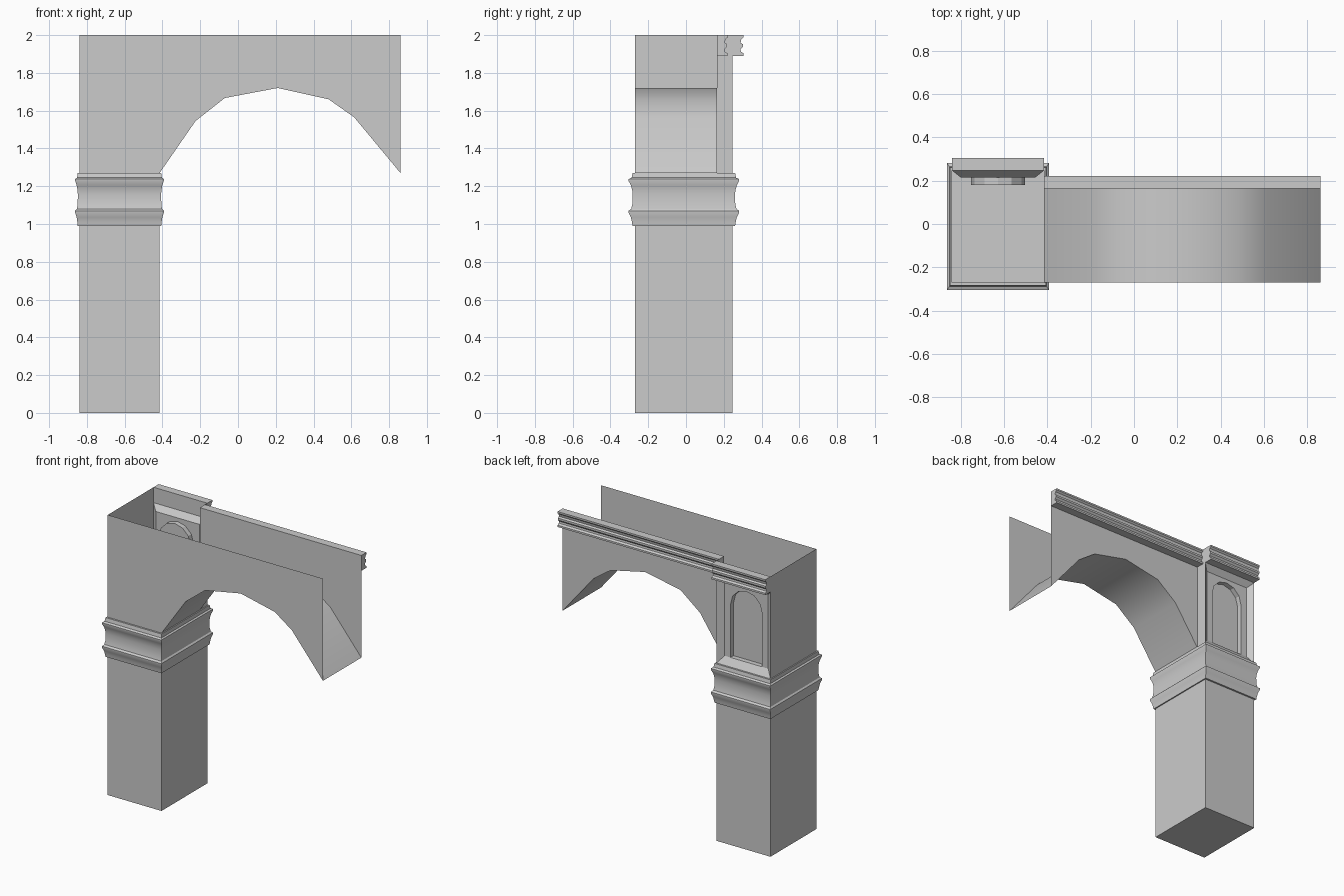
import bpy, bmesh, math

if "Cube" in bpy.data.objects:
    bpy.data.objects.remove(bpy.data.objects["Cube"])

X0, X1, XE = -0.84, -0.415, 0.86      # pier sides, open end of the arch
YF, YW, YB = -0.27, 0.163, 0.247      # front sheet, rear arch sheet, rear of pier
Z_CAP, Z_COR, Z_TOP = 1.27, 1.89, 2.0


def make(name, faces, smooth=None):
    """Build one object from a list of polygons given as point lists."""
    bm = bmesh.new()
    for pts in faces:
        bm.faces.new([bm.verts.new(p) for p in pts])
    bmesh.ops.remove_doubles(bm, verts=bm.verts, dist=1e-4)
    bmesh.ops.recalc_face_normals(bm, faces=bm.faces)
    mesh = bpy.data.meshes.new(name)
    bm.to_mesh(mesh)
    bm.free()
    ob = bpy.data.objects.new(name, mesh)
    bpy.context.collection.objects.link(ob)
    if smooth:
        bpy.ops.object.select_all(action='DESELECT')
        ob.select_set(True)
        bpy.context.view_layer.objects.active = ob
        bpy.ops.object.shade_smooth_by_angle(angle=math.radians(smooth))
    return ob


def strips(a, b, closed=False):
    """Quads joining two matching point rows."""
    n = len(a)
    return [[a[i], a[(i + 1) % n], b[(i + 1) % n], b[i]]
            for i in range(n if closed else n - 1)]


def ring(ox, oy, z):
    """Rectangle around the pier, pushed outward by ox and oy."""
    return [(X0 - ox, YF - oy, z), (X1 + ox, YF - oy, z),
            (X1 + ox, YB + oy, z), (X0 - ox, YB + oy, z)]


def rect(x0, x1, z0, z1, y):
    return [(x0, y, z0), (x1, y, z0), (x1, y, z1), (x0, y, z1)]


# Lower pillar, closed underneath
low, high = ring(0, 0, 0), ring(0, 0, 0.99)
make("pillar", strips(low, high, True) + [low])

# Moulded capital: profile (outward offset, height) carried round the pier
profile = [(0, .99), (.013, .99), (.016, 1.01), (.022, 1.035), (.034, 1.06),
           (.034, 1.07), (.02, 1.08), (.014, 1.105), (.012, 1.155),
           (.015, 1.18), (.022, 1.205), (.034, 1.228), (.034, 1.238),
           (.018, 1.245), (.013, 1.27), (0, 1.27)]
rows = [ring(o * 0.65, o, z) for o, z in profile]
make("capital", [f for a, b in zip(rows, rows[1:]) for f in strips(a, b, True)], 30)

# Arch opening: front sheet, rear sheet and curved soffit
arch = [(X1, 1.27), (-.225, 1.545), (-.07, 1.667), (.21, 1.72),
        (.48, 1.66), (.615, 1.565), (XE, 1.27)]


def arch_row(y):
    return [(x, y, z) for x, z in arch]


def above(y):
    return strips(arch_row(y), [(x, y, Z_TOP) for x, _ in arch])


make("front_wall", above(YF) + [rect(X0, X1, Z_CAP, Z_TOP, YF)])
make("rear_arch_wall", above(YW))
make("arch_soffit", strips(arch_row(YF), arch_row(YW)), 40)

# Side walls of the upper pier
make("pier_side_walls", [[(x, ya, Z_CAP), (x, YB, Z_CAP), (x, YB, Z_TOP), (x, ya, Z_TOP)]
                         for x, ya in ((X0, YF), (X1, YW))])

# Rear pier panel: chamfered frame, recessed face and round-headed niche
YP, YN = 0.215, 0.18
PX0, PX1, PZ0, PZ1 = -.80, -.455, 1.32, 1.85
CX, R, SPRING = -.627, .125, 1.70
frame = strips(rect(X0, X1, Z_CAP, Z_COR, YB), rect(PX0, PX1, PZ0, PZ1, YP), True)
niche = [(CX - R, PZ0)] + [(CX - R * math.cos(math.pi * i / 6),
                            SPRING + R * math.sin(math.pi * i / 6))
                           for i in range(7)] + [(CX + R, PZ0)]
edge = [(x, YP, z) for x, z in niche]
back = [(x, YN, z) for x, z in niche]
face = [(PX1, YP, PZ0), (PX1, YP, PZ1), (PX0, YP, PZ1), (PX0, YP, PZ0)] + edge
make("pier_niche_panel", frame + [face, back] + strips(edge, back, True))

# Cornices: the same moulding over the pier and over the arch
cornice = [(0, 1.89), (.058, 1.89), (.058, 1.903), (.044, 1.912), (.042, 1.925),
           (.054, 1.938), (.054, 1.952), (.042, 1.96), (.046, 1.978),
           (.058, 1.988), (.058, 2.0), (0, 2.0)]
for name, xa, xb, y in (("pier_cornice", X0, X1, YB), ("arch_cornice", X1, XE, YW)):
    a, b = ([(x, y + o, z) for o, z in cornice] for x in (xa, xb))
    make(name, strips(a, b, True) + [a, b])
